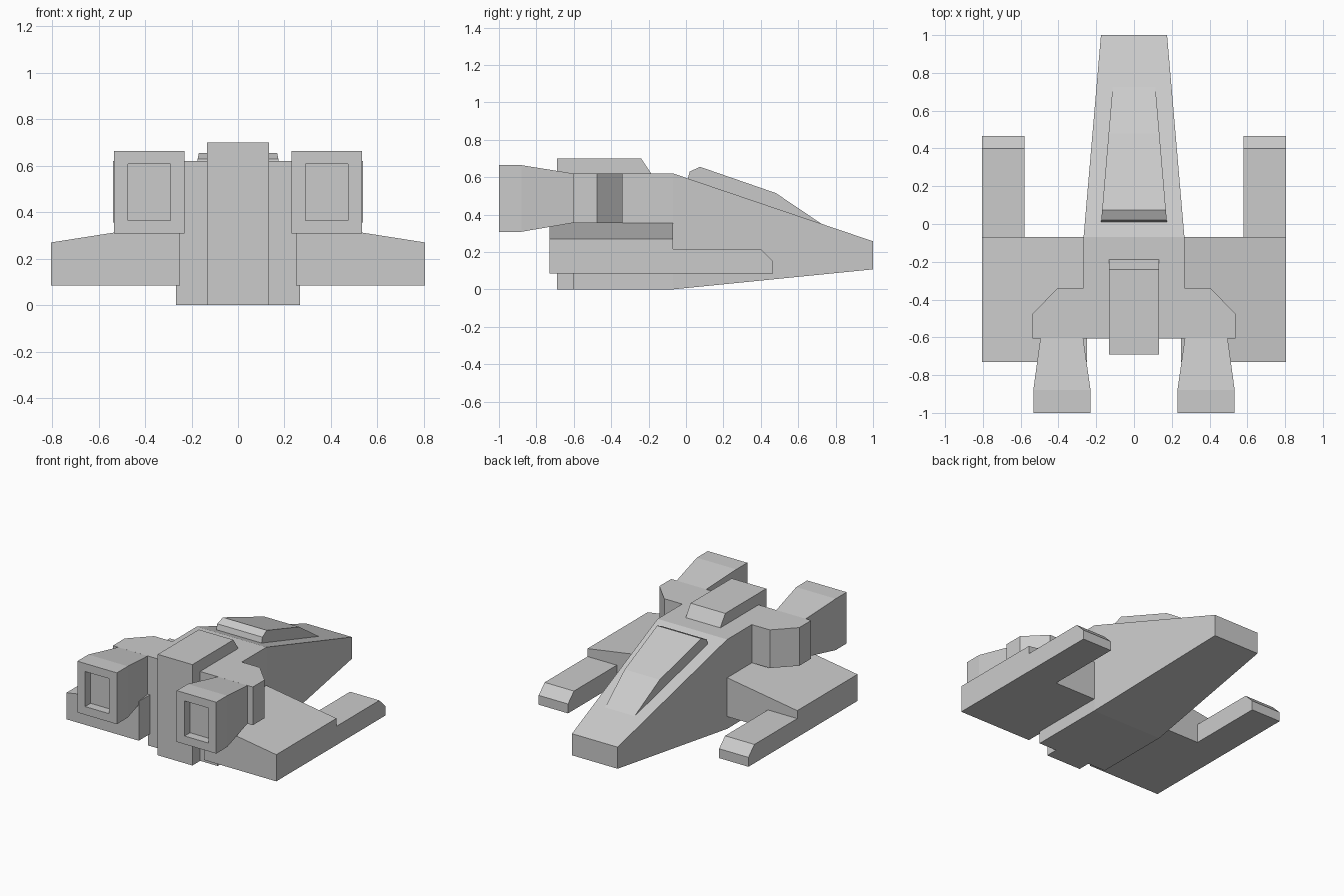
import bpy, bmesh

if "Cube" in bpy.data.objects:
    bpy.data.objects.remove(bpy.data.objects["Cube"])


def make(name, rings, mirror=False):
    """Loft matching closed rings of points, cap both ends, optionally mirror in x."""
    bm = bmesh.new()
    loops = [[bm.verts.new(p) for p in ring] for ring in rings]
    n = len(loops[0])
    for a, b in zip(loops, loops[1:]):
        for i in range(n):
            j = (i + 1) % n
            bm.faces.new((a[i], a[j], b[j], b[i]))
    bm.faces.new(loops[0])
    bm.faces.new(loops[-1])
    bmesh.ops.recalc_face_normals(bm, faces=bm.faces)
    mesh = bpy.data.meshes.new(name)
    bm.to_mesh(mesh)
    bm.free()
    obj = bpy.data.objects.new(name, mesh)
    bpy.context.collection.objects.link(obj)
    if mirror:
        mod = obj.modifiers.new("Mirror", 'MIRROR')
        mod.use_mirror_merge = False
    return obj


def section(y, x0, x1, z0, z1):
    """Rectangular cross-section at a given y."""
    return [(x0, y, z0), (x1, y, z0), (x1, y, z1), (x0, y, z1)]


def side(profile, x0, x1):
    """Two copies of a (y, z) side profile, at x0 and x1."""
    return [[(x, y, z) for y, z in profile] for x in (x0, x1)]


# Tapered main hull
make("hull", [section(-0.605, -0.267, 0.267, 0, 0.62),
              section(-0.07, -0.267, 0.267, 0, 0.62),
              section(1.0, -0.175, 0.175, 0.107, 0.257)])

# Raised central spine
make("spine", side([(-0.69, 0), (-0.69, 0.70), (-0.24, 0.70),
                    (-0.18, 0.61), (-0.18, 0)], -0.133, 0.133))

# Canopy, narrowing to the nose, base sunk slightly into the hull
canopy = [(0.01, 0.55), (0.01, 0.593), (0.02, 0.63), (0.075, 0.655),
          (0.48, 0.515), (0.725, 0.35), (0.70, 0.32)]
make("canopy", [[(s * (0.175 - 0.085 * y), y, z) for y, z in canopy]
                for s in (-1, 1)])

# Wings with sloping tops
wing = [(0.25, 0.085), (0.805, 0.085), (0.805, 0.27), (0.25, 0.357)]
make("wing", [[(x, y, z) for x, z in wing] for y in (-0.73, -0.07)], True)

# Forward prongs with chamfered tips
make("prong", side([(-0.08, 0.085), (0.465, 0.085), (0.465, 0.15),
                    (0.40, 0.215), (-0.08, 0.215)], 0.58, 0.805), True)

# Engine mounts on the hull shoulders
mount = [(0.25, -0.34), (0.405, -0.34), (0.537, -0.475),
         (0.537, -0.605), (0.25, -0.605)]
make("engine_mount", [[(x, y, z) for x, y in mount] for z in (0.355, 0.62)], True)

# Flared engines with a recessed exhaust opening
make("engine", [section(-0.60, 0.27, 0.495, 0.356, 0.619),
                section(-0.88, 0.23, 0.533, 0.308, 0.664),
                section(-1.0, 0.23, 0.533, 0.308, 0.664),
                section(-1.0, 0.29, 0.473, 0.365, 0.608),
                section(-0.94, 0.29, 0.473, 0.365, 0.608)], True)
